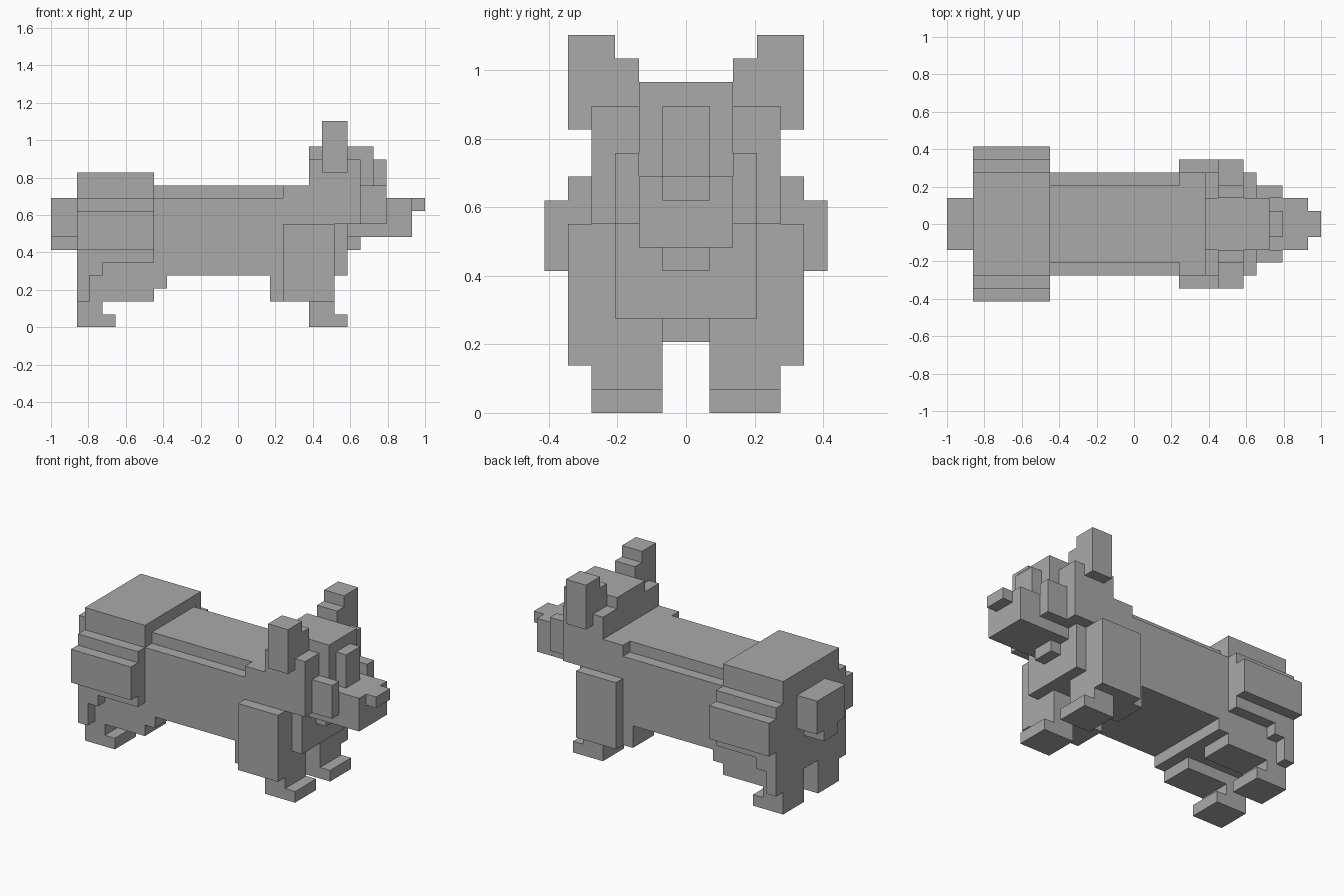
import bpy
import bmesh

if "Cube" in bpy.data.objects:
    bpy.data.objects.remove(bpy.data.objects["Cube"])

U = 2 / 29  # block unit: the whole length is 29 blocks

grey = bpy.data.materials.new("plain grey")
grey.diffuse_color = (0.4, 0.4, 0.4, 1)
grey.use_nodes = True
grey.node_tree.nodes["Principled BSDF"].inputs["Base Color"].default_value = grey.diffuse_color


def part(name, *boxes, mirror=False):
    """One object from boxes (x0, x1, y0, y1, z0, z1) in block units."""
    bm = bmesh.new()
    for x0, x1, y0, y1, z0, z1 in boxes:
        for a, b in ([(y0, y1), (-y1, -y0)] if mirror else [(y0, y1)]):
            verts = bmesh.ops.create_cube(bm, size=1)["verts"]
            for v in verts:
                v.co = ((x0 if v.co.x < 0 else x1) * U - 1,
                        (a if v.co.y < 0 else b) * U,
                        (z0 if v.co.z < 0 else z1) * U)
    mesh = bpy.data.meshes.new(name)
    bm.to_mesh(mesh)
    bm.free()
    mesh.materials.append(grey)
    obj = bpy.data.objects.new(name, mesh)
    bpy.context.collection.objects.link(obj)
    return obj


# Trunk: long back with a raised spine, shoulders and chest
part("torso", (8, 18, -4, 4, 4, 10), (8, 18, -3, 3, 10, 11))
part("shoulders", (18, 22, -4, 4, 4, 11))
part("chest", (22, 23, -3, 3, 4, 8))

# Hindquarters with stepped hips
part("rump", (2, 8, -4, 4, 3, 12), (8, 9, -4, 4, 3, 4))
part("hip", (2, 8, 4, 5, 5, 10), (2, 4, 4, 5, 4, 5),
     (2, 3, 4, 5, 2, 4), mirror=True)
part("thigh", (2, 8, 5, 6, 6, 9), mirror=True)
part("tail", (0, 2, -2, 2, 7, 10), (0, 2, -1, 1, 6, 7))

# Legs and feet
part("rear_leg", (2, 8, 1, 4, 2, 3), mirror=True)
part("rear_foot", (2, 4, 1, 4, 0, 2), (4, 5, 1, 4, 0, 1), mirror=True)
part("front_leg", (17, 22, 1, 4, 2, 4), (18, 22, 4, 5, 2, 8), mirror=True)
part("front_foot", (20, 22, 1, 4, 0, 2), (22, 23, 1, 4, 0, 1), mirror=True)

# Head
part("head", (20, 24, -4, 4, 8, 13), (20, 25, -2, 2, 8, 14))
part("brow", (25, 26, -1, 1, 10, 13))
part("cheek", (24, 26, 2, 3, 8, 11), mirror=True)
part("snout", (23, 28, -2, 2, 7, 10))
part("nose", (28, 29, -1, 1, 9, 10))
part("chin", (23, 24, -1, 1, 6, 7))
part("ear", (21, 23, 3, 5, 12, 16), (21, 23, 2, 3, 13, 15), mirror=True)
